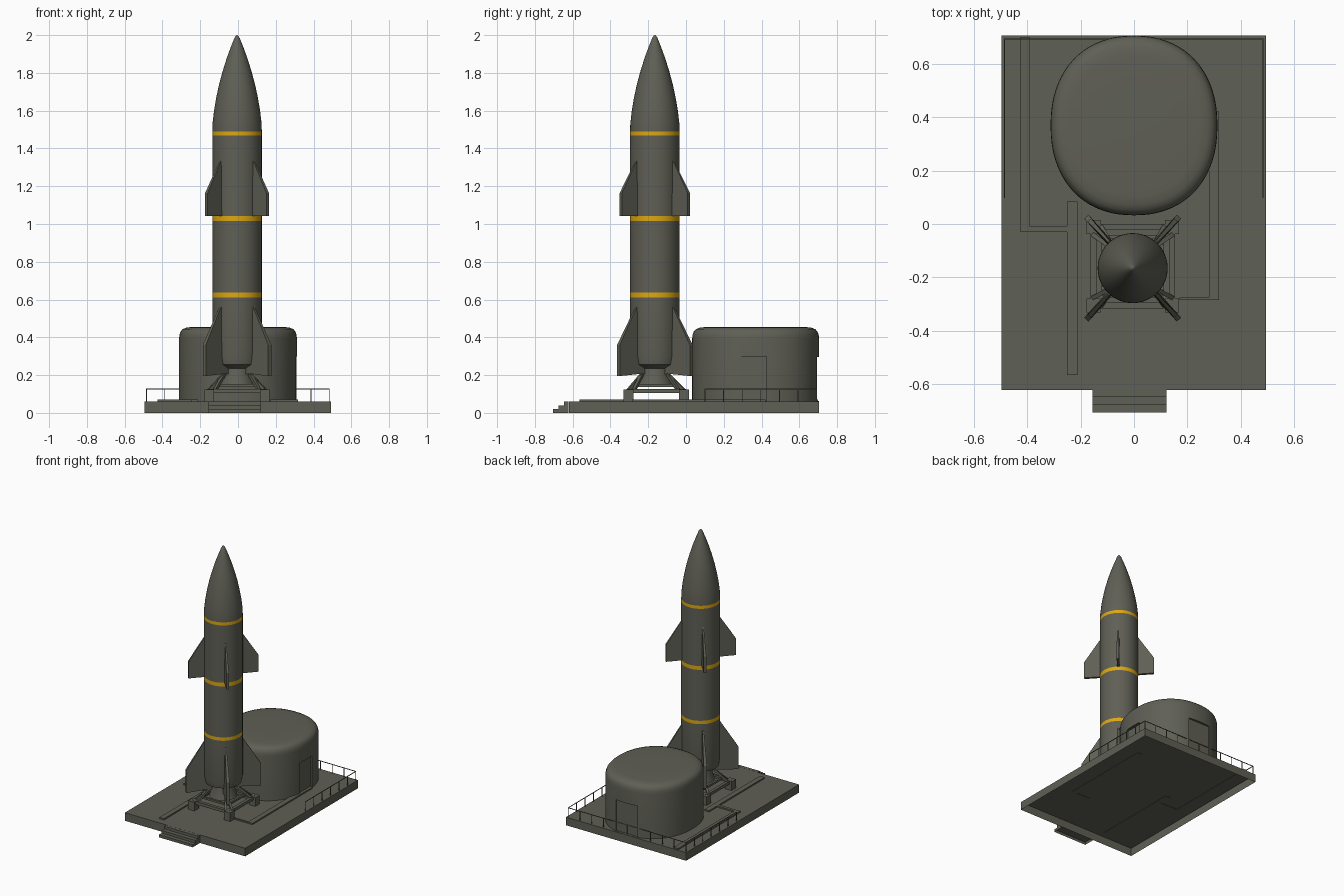
import bpy, bmesh, math
from mathutils import Vector, Matrix

if "Cube" in bpy.data.objects:
    bpy.data.objects.remove(bpy.data.objects["Cube"])


def material(name, rgb):
    m = bpy.data.materials.new(name)
    m.diffuse_color = (*rgb, 1)
    m.use_nodes = True
    m.node_tree.nodes["Principled BSDF"].inputs["Base Color"].default_value = m.diffuse_color
    return m


GREY = material("olive_grey", (0.114, 0.115, 0.091))
YELLOW = material("band_yellow", (0.72, 0.39, 0.006))


def finish(name, bm, mats=(GREY,), smooth=False, open_below=None):
    bmesh.ops.recalc_face_normals(bm, faces=bm.faces[:])
    if open_below is not None:  # hollow shell: drop the downward faces
        low = [f for f in bm.faces if f.normal.z < -0.9 and f.calc_center_median().z < open_below]
        bmesh.ops.delete(bm, geom=low, context='FACES')
    me = bpy.data.meshes.new(name)
    bm.to_mesh(me)
    bm.free()
    for m in mats:
        me.materials.append(m)
    ob = bpy.data.objects.new(name, me)
    bpy.context.collection.objects.link(ob)
    if smooth:
        shade(ob)
    return ob


def activate(ob):
    bpy.ops.object.select_all(action='DESELECT')
    ob.select_set(True)
    bpy.context.view_layer.objects.active = ob


def shade(ob):
    activate(ob)
    bpy.ops.object.shade_smooth_by_angle(angle=math.radians(35))


def box(bm, x0, x1, y0, y1, z0, z1):
    mat = (Matrix.Translation(((x0 + x1) / 2, (y0 + y1) / 2, (z0 + z1) / 2))
           @ Matrix.Diagonal((x1 - x0, y1 - y0, z1 - z0, 1)))
    bmesh.ops.create_cube(bm, size=1, matrix=mat)


def beam(bm, p, q, w):
    p, q = Vector(p), Vector(q)
    d = q - p
    mat = (Matrix.Translation((p + q) / 2) @ d.to_track_quat('Z', 'Y').to_matrix().to_4x4()
           @ Matrix.Diagonal((w, w, d.length, 1)))
    bmesh.ops.create_cube(bm, size=1, matrix=mat)


def loft(profile, cx, cy, rx, ry, n=64, power=2.0):
    """Stack (scale, z) rings of a superellipse and close both ends."""
    bm = bmesh.new()
    rings = []
    for s, z in profile:
        ring = []
        for i in range(n):
            a = 2 * math.pi * i / n
            c, t = math.cos(a), math.sin(a)
            x = math.copysign(abs(c) ** (2 / power), c)
            y = math.copysign(abs(t) ** (2 / power), t)
            ring.append(bm.verts.new((cx + rx * s * x, cy + ry * s * y, z)))
        rings.append(ring)
    for a, b in zip(rings, rings[1:]):
        for i in range(n):
            j = (i + 1) % n
            bm.faces.new((a[i], a[j], b[j], b[i]))
    bm.faces.new(rings[0][::-1])
    bm.faces.new(rings[-1])
    return bm


# hollow platform shell and front steps, open underneath
bm = bmesh.new()
box(bm, -0.495, 0.493, -0.62, 0.705, 0, 0.06)
finish("platform", bm, open_below=0.01)
bm = bmesh.new()
for i, y in enumerate((-0.705, -0.675, -0.645)):
    box(bm, -0.155, 0.122, y, -0.621, 0.02 * i, 0.02 * (i + 1))
finish("front_steps", bm, open_below=0.05)

# low cable covers on the deck
bm = bmesh.new()
for x0, x1, y0, y1 in ((-0.425, -0.39, -0.03, 0.70), (-0.39, -0.25, -0.03, -0.008),
                       (-0.25, -0.212, -0.565, 0.085), (0.28, 0.318, -0.285, 0.42),
                       (0.17, 0.28, -0.285, -0.275)):
    box(bm, x0, x1, y0, y1, 0.058, 0.07)
finish("deck_cable_covers", bm)

# bunker with rounded roof
bm = loft([(1, 0.0605), (1, 0.39), (0.994, 0.413), (0.975, 0.43), (0.94, 0.443),
           (0.88, 0.451), (0.78, 0.455), (0.4, 0.456)], 0, 0.3685, 0.312, 0.336, 72, 2.22)
bunker = finish("bunker", bm)

# shallow doorways on the right side and the back
bm = bmesh.new()
box(bm, 0.299, 0.40, 0.29, 0.425, 0.062, 0.298)
box(bm, -0.09, 0.09, 0.687, 0.80, 0.062, 0.295)
cutter = finish("doorway_cutter", bm)
cutter.hide_render = True
mod = bunker.modifiers.new("doorways", 'BOOLEAN')
mod.operation, mod.solver, mod.object = 'DIFFERENCE', 'EXACT', cutter
activate(bunker)
bpy.ops.object.modifier_apply(modifier=mod.name)
bpy.data.objects.remove(cutter)
shade(bunker)

# guard rail around the back of the platform
bm = bmesh.new()
L, R, B, F, T = -0.484, 0.483, 0.692, 0.10, 0.127
path = [(L, F), (L, B), (R, B), (R, F)]
for (ax, ay), (bx, by), n in zip(path, path[1:], (6, 10, 6)):
    beam(bm, (ax, ay, T), (bx, by, T), 0.004)
    for i in range(n + 1):
        x, y = ax + (bx - ax) * i / n, ay + (by - ay) * i / n
        beam(bm, (x, y, 0.0605), (x, y, T), 0.004)
finish("guard_rail", bm)

# rocket body with ogive nose and flared nozzle
CX, CY, RAD = -0.005, -0.165, 0.131
BANDS = ((0.612, 0.637), (1.015, 1.043), (1.468, 1.491))
profile = [(0.095, 0.15), (0.08, 0.20), (0.075, 0.235), (0.10, 0.245), (0.122, 0.255), (RAD, 0.30)]
for lo, hi in BANDS:
    profile += [(RAD, lo), (RAD, hi)]
profile += [(0.130, 1.53), (0.122, 1.60), (0.110, 1.67), (0.095, 1.74), (0.076, 1.81),
            (0.054, 1.88), (0.032, 1.94), (0.014, 1.985), (0.006, 1.997), (0.001, 2.0)]
bm = loft(profile, CX, CY, 1, 1, 48)
for f in bm.faces:
    z = f.calc_center_median().z
    if any(lo < z < hi for lo, hi in BANDS):
        f.material_index = 1
finish("rocket_body", bm, (GREY, YELLOW), smooth=True)


# diagonal fins, four per set, thinner along the leading edge
def fin_set(name, outline, thick):
    bm = bmesh.new()
    base = Vector((CX, CY, 0))
    ang = math.radians(48)
    for a in (ang, math.pi - ang, math.pi + ang, -ang):
        out = Vector((math.cos(a), math.sin(a), 0))
        side = Vector((-out.y, out.x, 0)) * thick / 2
        a_, b_ = [[bm.verts.new(base + out * r + side * s * t + Vector((0, 0, z)))
                   for r, z, t in outline] for s in (1, -1)]
        bm.faces.new(a_)
        bm.faces.new(b_[::-1])
        for i in range(len(a_)):
            j = (i + 1) % len(a_)
            bm.faces.new((a_[i], b_[i], b_[j], a_[j]))
    finish(name, bm)


fin_set("upper_fins", [(0.10, 1.043, 1), (0.242, 1.043, 1), (0.242, 1.165, 1),
                       (0.134, 1.333, 0.5), (0.10, 1.333, 0.5)], 0.018)
fin_set("lower_fins", [(0.08, 0.205, 1), (0.135, 0.205, 1), (0.259, 0.195, 1),
                       (0.259, 0.36, 1), (0.134, 0.56, 0.5), (0.10, 0.56, 0.5)], 0.022)

# launch stand: feet, square frames and slanted legs
bm = bmesh.new()
S, SY = 0.147, CY + 0.007
for sx in (-1, 1):
    for sy in (-1, 1):
        x, y = CX + sx * S, SY + sy * S
        box(bm, x - 0.026, x + 0.026, y - 0.026, y + 0.026, 0.0605, 0.125)
        for dx, dy in ((0.03, 0), (0, 0.03)):
            beam(bm, (x - sx * dx, y - sy * dy, 0.12),
                 (CX + sx * 0.068, CY + sy * 0.068, 0.205), 0.016)
for s in (-1, 1):
    beam(bm, (CX - S, SY + s * S, 0.115), (CX + S, SY + s * S, 0.115), 0.022)
    beam(bm, (CX + s * S, SY - S, 0.115), (CX + s * S, SY + S, 0.115), 0.022)
    beam(bm, (CX - 0.11, SY + s * 0.11, 0.145), (CX + 0.11, SY + s * 0.11, 0.145), 0.014)
    beam(bm, (CX + s * 0.11, SY - 0.11, 0.145), (CX + s * 0.11, SY + 0.11, 0.145), 0.014)
finish("launch_stand", bm)
